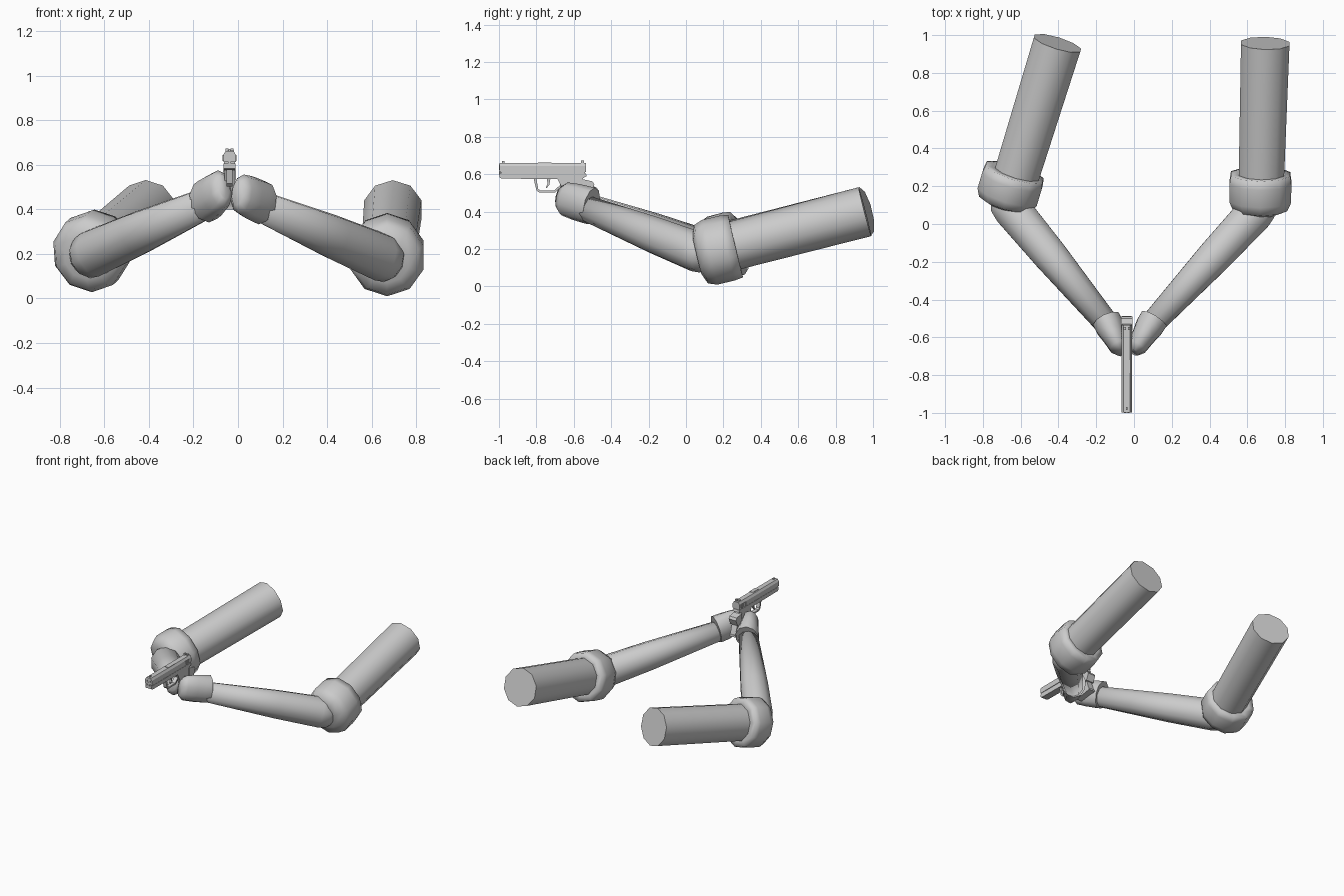
import bpy, bmesh, math
from mathutils import Vector

if "Cube" in bpy.data.objects:
    bpy.data.objects.remove(bpy.data.objects["Cube"])

grey = bpy.data.materials.new("plain_grey")
grey.diffuse_color = (0.6, 0.6, 0.6, 1)
grey.use_nodes = True
grey.node_tree.nodes["Principled BSDF"].inputs["Base Color"].default_value = grey.diffuse_color


def finish(name, bm, angle):
    bmesh.ops.recalc_face_normals(bm, faces=bm.faces)
    me = bpy.data.meshes.new(name)
    bm.to_mesh(me)
    bm.free()
    me.materials.append(grey)
    ob = bpy.data.objects.new(name, me)
    bpy.context.collection.objects.link(ob)
    bpy.ops.object.select_all(action='DESELECT')
    ob.select_set(True)
    bpy.context.view_layer.objects.active = ob
    bpy.ops.object.shade_smooth_by_angle(angle=math.radians(angle))
    return ob


def loft(name, start, end, rings, sides=10, angle=89):
    """Rings of (position along axis 0-1, side radius, up radius)."""
    a, b = Vector(start), Vector(end)
    axis = (b - a).normalized()
    side = axis.cross(Vector((0, 0, 1))).normalized()
    up = side.cross(axis)
    bm = bmesh.new()
    loops = []
    for t, rs, ru in rings:
        c = a.lerp(b, t)
        loops.append([bm.verts.new(c + side * rs * math.cos(w) + up * ru * math.sin(w))
                      for w in (math.tau * (i + .5) / sides for i in range(sides))])
    for p, q in zip(loops, loops[1:]):
        for i in range(sides):
            j = (i + 1) % sides
            bm.faces.new((p[i], p[j], q[j], q[i]))
    bm.faces.new(loops[0])
    bm.faces.new(loops[-1])
    return finish(name, bm, angle)


def prism(name, pts, axis, lo, hi, angle=30):
    """Extrude a profile: (y, z) points along x, or (x, z) points along y."""
    bm = bmesh.new()
    place = (lambda p, d: (d, p[0], p[1])) if axis == 'x' else (lambda p, d: (p[0], d, p[1]))
    u = [bm.verts.new(place(p, lo)) for p in pts]
    v = [bm.verts.new(place(p, hi)) for p in pts]
    bm.faces.new(u)
    bm.faces.new(v)
    for i in range(len(pts)):
        j = (i + 1) % len(pts)
        bm.faces.new((u[i], u[j], v[j], v[i]))
    return finish(name, bm, angle)


def box(name, x, y, z):
    return prism(name, [(y[0], z[0]), (y[1], z[0]), (y[1], z[1]), (y[0], z[1])], 'x', *x)


# Arms: shoulder, elbow, wrist and fingertip positions
arms = {
    "right": dict(shoulder=(.695, .957, .40), elbow=(.672, .16, .193), cuff=((.668, .08, .172), (.67, .265, .216)),
                  fore=(.655, .075, .178), wrist=(.085, -.54, .42),
                  hand=((.105, -.505, .43), (.0, -.675, .475))),
    "left": dict(shoulder=(-.405, .957, .40), elbow=(-.652, .16, .20), cuff=((-.68, .115, .19), (-.632, .275, .232)),
                 fore=(-.665, .10, .195), wrist=(-.125, -.55, .435),
                 hand=((-.145, -.51, .435), (-.065, -.675, .50))),
}
for side, p in arms.items():
    loft(side + "_upper_arm", p["elbow"], p["shoulder"], [(0, .125, .13), (1, .135, .135)])
    # thick elbow pad wrapped round the joint
    loft(side + "_elbow_pad", *p["cuff"],
         [(-.12, .10, .10), (0, .15, .16), (.25, .172, .178), (.75, .172, .178), (1, .165, .172), (1, .13, .13)])
    loft(side + "_forearm", p["fore"], p["wrist"],
         [(-.08, .06, .065), (-.03, .095, .10), (.04, .105, .11), (.4, .096, .10), (1, .066, .07)])
    # glove: flared cuff, then a palm that narrows to curled fingers
    loft(side + "_glove", *p["hand"],
         [(0, .066, .07), (0, .08, .10), (.22, .078, .10), (.5, .066, .098), (.85, .055, .09), (1.02, .03, .06)])

# Pistol slide with chamfered top and side step
cx = -.038
prism("pistol_slide", [(cx + x, z) for x, z in
      ((-.028, .612), (.028, .612), (.028, .645), (.018, .661), (-.018, .661), (-.028, .645))],
      'y', -.998, -.535)
box("slide_rail", (cx - .024, cx + .024), (-.99, -.54), (.600, .614))
prism("pistol_frame", [(-.998, .605), (-.998, .583), (-.985, .577), (-.70, .574), (-.56, .574),
                       (-.53, .59), (-.535, .605)], 'x', cx - .026, cx + .026)
# Raked grip with magazine base
prism("pistol_grip", [(-.69, .58), (-.555, .58), (-.535, .555), (-.495, .43), (-.615, .41), (-.66, .52)],
      'x', cx - .022, cx + .022)
prism("magazine_base", [(-.62, .412), (-.49, .434), (-.488, .42), (-.618, .398)],
      'x', cx - .025, cx + .025)
# Web of the hand behind the grip
prism("grip_back", [(-.56, .575), (-.50, .562), (-.49, .545), (-.51, .50), (-.56, .49)],
      'x', cx - .03, cx + .03)
# Trigger guard and trigger
prism("trigger_guard", [(-.815, .578), (-.80, .515), (-.785, .502), (-.70, .502), (-.67, .53), (-.67, .545),
                        (-.705, .513), (-.78, .513), (-.79, .522), (-.80, .578)], 'x', cx - .014, cx + .014)
prism("trigger", [(-.745, .578), (-.725, .578), (-.73, .545), (-.745, .525), (-.75, .53), (-.74, .55)],
      'x', cx - .007, cx + .007)
# Sights, ejection port plate and slide serrations
box("front_sight", (cx - .004, cx + .004), (-.985, -.97), (.66, .671))
for s in (-1, 1):
    box("rear_sight_post", (cx + s * .011 - .006, cx + s * .011 + .006), (-.562, -.545), (.66, .673))
    for i in range(5):
        y = -.61 + i * .013
        box("slide_serration", (cx + s * .029 - .002, cx + s * .029 + .002), (y, y + .006), (.617, .644))
box("ejection_port", (cx - .008, cx + .020), (-.79, -.72), (.655, .664))
# Muzzle ring and guide rod
loft("muzzle", (cx, -.985, .638), (cx, -1.0, .638),
     [(0, .016, .016), (1, .016, .016), (1, .01, .01), (.3, .01, .01)], 12, 30)
loft("guide_rod", (cx, -.98, .606), (cx, -1.0, .606), [(0, .008, .008), (1, .008, .008)], 8, 30)
